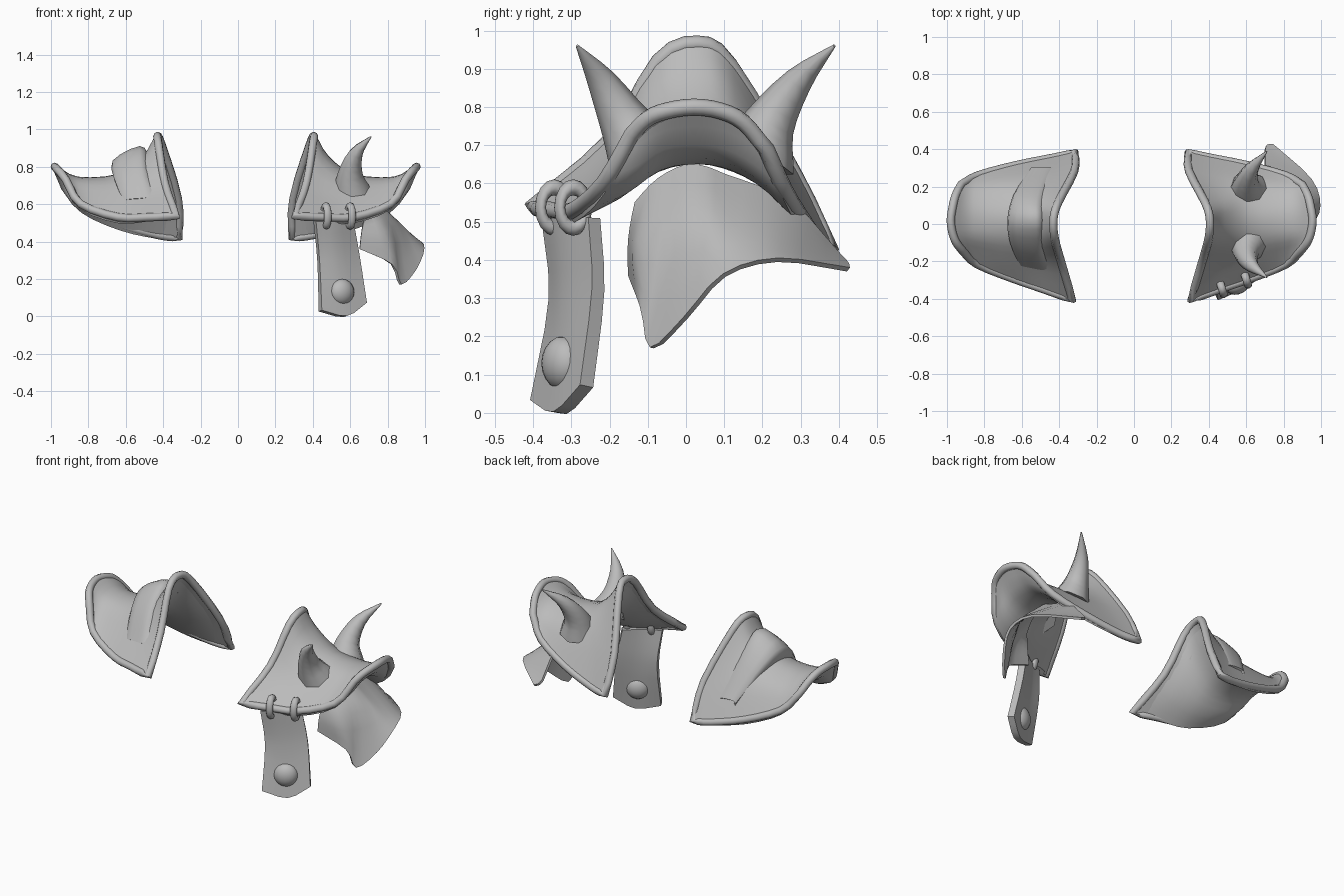
import bpy
import math
from mathutils import Vector

start_cube = bpy.data.objects.get("Cube")
if start_cube:
    bpy.data.objects.remove(start_cube, do_unlink=True)

grey = bpy.data.materials.new("plain_grey")
grey.use_nodes = True
grey.diffuse_color = (0.5, 0.5, 0.5, 1)
grey.node_tree.nodes["Principled BSDF"].inputs["Base Color"].default_value = (0.5, 0.5, 0.5, 1)


def finish(obj, name, angle=40):
    """Name, colour and shade a part, with its modifiers made real."""
    obj.name = name
    obj.data.materials.clear()
    obj.data.materials.append(grey)
    bpy.ops.object.select_all(action='DESELECT')
    obj.select_set(True)
    bpy.context.view_layer.objects.active = obj
    if obj.modifiers:
        bpy.ops.object.convert(target='MESH')
    bpy.ops.object.shade_smooth_by_angle(angle=math.radians(angle))


def mesh_object(verts, faces):
    mesh = bpy.data.meshes.new("part")
    mesh.from_pydata(verts, [], faces)
    mesh.update()
    obj = bpy.data.objects.new("part", mesh)
    bpy.context.collection.objects.link(obj)
    return obj


def smooth_path(points, steps):
    """Smooth path that passes through every given point."""
    pts = [Vector(p) for p in points]
    ext = [2 * pts[0] - pts[1]] + pts + [2 * pts[-1] - pts[-2]]
    path = []
    for a, b, c, d in zip(ext, ext[1:], ext[2:], ext[3:]):
        for k in range(steps):
            t = k / steps
            path.append(b + (c - a) * t / 2
                        + (a * 2 - b * 5 + c * 4 - d) * t ** 2 / 2
                        + (b * 3 - a - c * 3 + d) * t ** 3 / 2)
    return path + [pts[-1]]


def smooth_grid(rows, steps):
    fine_rows = [smooth_path(row, steps) for row in rows]
    columns = [smooth_path(col, steps) for col in zip(*fine_rows)]
    return [list(row) for row in zip(*columns)]


def sheet(name, rows, thickness, steps=3):
    """Curved plate of even thickness."""
    grid = smooth_grid(rows, steps)
    n = len(grid[0])
    faces = [(i * n + j, i * n + j + 1, i * n + n + j + 1, i * n + n + j)
             for i in range(len(grid) - 1) for j in range(n - 1)]
    obj = mesh_object([v for row in grid for v in row], faces)
    solid = obj.modifiers.new("thickness", 'SOLIDIFY')
    solid.thickness = thickness
    solid.offset = 0
    finish(obj, name)
    return grid


def sweep(name, path, radii, sides, ref, closed=False):
    """Round tube along a path, with a radius at each point."""
    n = len(path)
    verts, faces = [], []
    for i, p in enumerate(path):
        after = path[(i + 1) % n] if closed else path[min(i + 1, n - 1)]
        before = path[i - 1] if closed else path[max(i - 1, 0)]
        tangent = (after - before).normalized()
        side = tangent.cross(Vector(ref)).normalized()
        up = side.cross(tangent)
        for k in range(sides):
            a = math.tau * k / sides
            verts.append(p + (side * math.cos(a) + up * math.sin(a)) * radii[i])
    for i in range(n if closed else n - 1):
        for k in range(sides):
            q, r = i * sides, (i + 1) % n * sides
            m = (k + 1) % sides
            faces.append((q + k, q + m, r + m, r + k))
    if not closed:
        faces.append(tuple(reversed(range(sides))))
        faces.append(tuple(range((n - 1) * sides, n * sides)))
    finish(mesh_object(verts, faces), name, 60)


# Saddle-shaped shoulder plate: rows run from the neck outward, front to back
pad_rows = [
    [(.33, -.405, .535), (.39, -.2, .71), (.425, -.07, .92), (.43, .03, .965),
     (.405, .115, .91), (.32, .28, .63), (.315, .38, .42)],
    [(.48, -.35, .53), (.49, -.2, .66), (.5, -.08, .81), (.5, .03, .85),
     (.5, .12, .81), (.46, .24, .65), (.43, .355, .435)],
    [(.64, -.295, .53), (.64, -.19, .63), (.64, -.08, .72), (.64, .03, .75),
     (.64, .13, .72), (.64, .22, .65), (.63, .315, .49)],
    [(.84, -.215, .6), (.85, -.14, .66), (.86, -.06, .72), (.86, .03, .735),
     (.86, .11, .72), (.855, .19, .67), (.835, .26, .58)],
    [(.92, -.14, .73), (.95, -.1, .77), (.97, -.05, .79), (.98, .02, .8),
     (.97, .09, .79), (.955, .15, .76), (.925, .21, .69)],
]
# The underside hangs lower in the middle and meets the plate at its edges
row_drop = (0, .05, .08, .065, 0)
column_drop = (.35, .85, .95, 1, .95, .85, .35)
lining_rows = [[(x, y, z - d * c) for (x, y, z), c in zip(row, column_drop)]
               for row, d in zip(pad_rows, row_drop)]


def placed(rows, side, shift=0):
    return [[(side * (x - shift), y, z) for x, y, z in row] for row in rows]


for label, side, shift in (("left", 1, .025), ("right", -1, 0)):
    grid = sheet(label + "_shoulder_plate", placed(pad_rows, side, shift), .025)
    sheet(label + "_plate_underside", placed(lining_rows, side, shift), .01)
    # Rounded rim around the whole plate
    edge = (grid[0] + [row[-1] for row in grid[1:-1]]
            + grid[-1][::-1] + [row[0] for row in grid[-2:0:-1]])
    sweep(label + "_plate_rim", edge, [.022] * len(edge), 8, (0, 0, 1), True)

# Raised ridge on the right plate
ridge_rows = [
    [(.45, -.24, .64), (.475, -.1, .77), (.48, .02, .85), (.47, .14, .77), (.43, .3, .56)],
    [(.5, -.24, .63), (.52, -.12, .8), (.525, .02, .905), (.52, .14, .82), (.47, .3, .57)],
    [(.6, -.22, .62), (.65, -.1, .76), (.665, .02, .83), (.635, .15, .77), (.54, .3, .57)],
    [(.6, -.22, .59), (.64, -.1, .69), (.65, .02, .73), (.62, .15, .69), (.54, .3, .54)],
]
sheet("right_raised_ridge", placed(ridge_rows, -1), .012)

# Lower arm flap hanging under the left plate
flap_rows = [
    [(.68, -.13, .55), (.69, -.07, .61), (.69, 0, .645), (.7, .05, .64),
     (.7, .1, .62), (.7, .27, .55), (.7, .4, .41)],
    [(.66, -.145, .45), (.78, -.12, .45), (.83, -.03, .48), (.87, .04, .475),
     (.88, .1, .475), (.85, .25, .46), (.71, .42, .39)],
    [(.65, -.145, .36), (.82, -.115, .28), (.87, -.09, .17), (.95, 0, .25),
     (.992, .1, .36), (.945, .24, .4), (.74, .425, .375)],
]
sheet("left_arm_flap", flap_rows, .014)

# Horns on the left plate
for label, ys in (("front", (-.1, -.16, -.222, -.285)), ("back", (.18, .22, .295, .388))):
    path = smooth_path(list(zip((.61, .6, .63, .71), ys, (.66, .76, .87, .96))), 3)
    profile = smooth_path([(r, 0, 0) for r in (.108, .068, .038, .004)], 3)
    sweep(label + "_horn", path, [p.x for p in profile], 8, (1, 0, 0))

# Hanging strap with its round stud
strap_rows = [
    [(.41, -.36, .51), (.51, -.315, .51), (.605, -.24, .51)],
    [(.43, -.34, .3), (.53, -.305, .3), (.64, -.23, .32)],
    [(.44, -.39, .03), (.575, -.33, 0), (.68, -.26, .07)],
]
sheet("hanging_strap", strap_rows, .04)
bpy.ops.mesh.primitive_uv_sphere_add(segments=20, ring_count=10, radius=.07,
                                     location=(.555, -.322, .13), rotation=(0, 0, .47))
stud = bpy.context.object
stud.scale = (1, .75, 1)
finish(stud, "strap_stud")

# Narrow rings that tie the strap to the plate rim
for label, x, y in (("inner", .47, -.345), ("outer", .6, -.295)):
    bpy.ops.mesh.primitive_torus_add(major_segments=16, minor_segments=8,
                                     major_radius=.053, minor_radius=.021,
                                     location=(x, y, .537),
                                     rotation=(0, math.pi / 2, .3))
    ring = bpy.context.object
    ring.scale = (1, .7, 1)
    finish(ring, label + "_strap_ring", 60)
